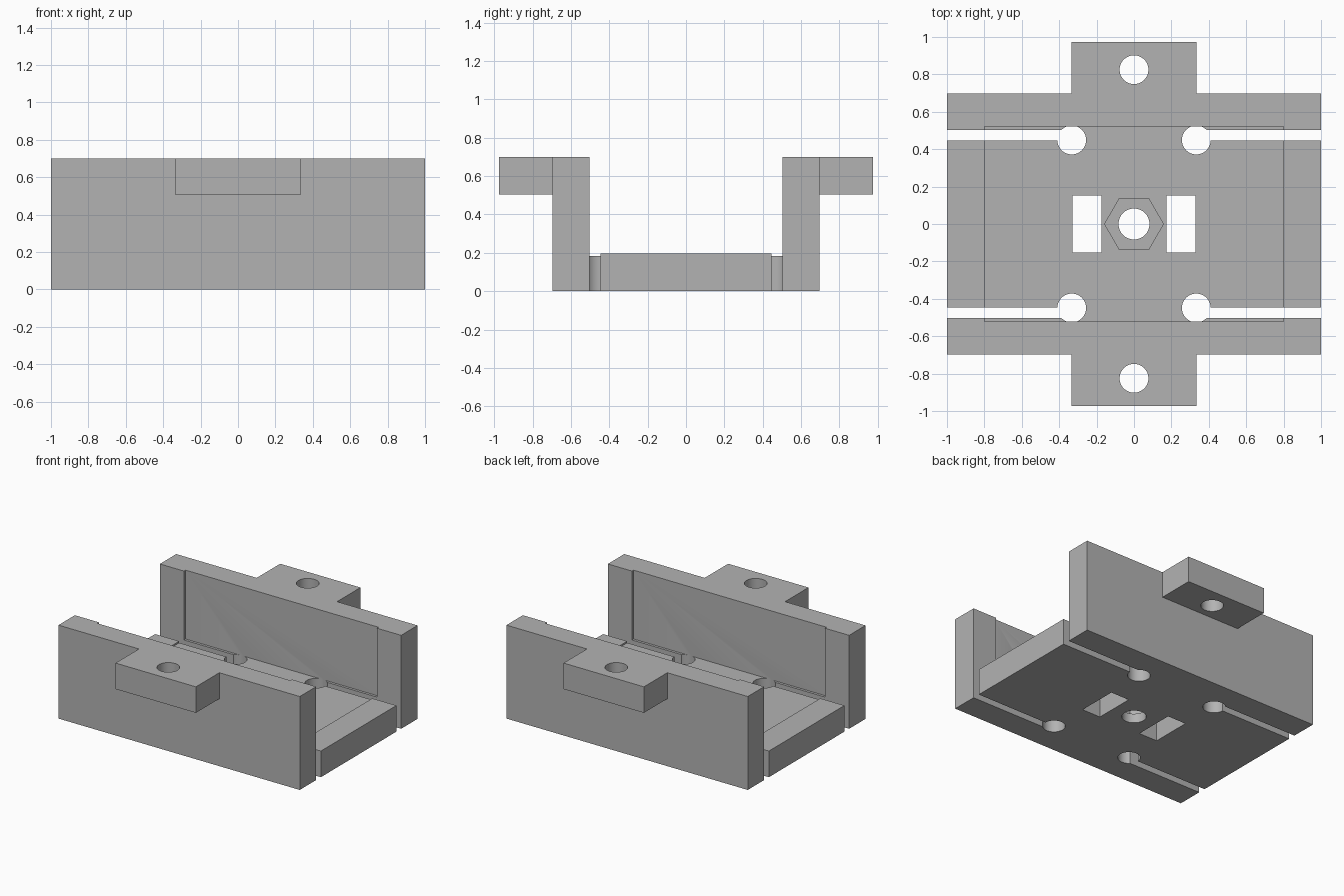
import bpy
import bmesh
import math

cube = bpy.data.objects.get("Cube")
if cube:
    bpy.data.objects.remove(cube, do_unlink=True)

grey = bpy.data.materials.new("plain grey")
grey.use_nodes = True
colour = (0.45, 0.45, 0.45, 1)
grey.diffuse_color = colour
grey.node_tree.nodes["Principled BSDF"].inputs["Base Color"].default_value = colour


def finish(name, bm):
    bmesh.ops.recalc_face_normals(bm, faces=bm.faces)
    mesh = bpy.data.meshes.new(name)
    bm.to_mesh(mesh)
    bm.free()
    mesh.materials.append(grey)
    ob = bpy.data.objects.new(name, mesh)
    bpy.context.collection.objects.link(ob)
    return ob


def prism(name, points, direction):
    """Extrude a closed outline along a direction."""
    bm = bmesh.new()
    face = bm.faces.new([bm.verts.new(p) for p in points])
    grown = bmesh.ops.extrude_face_region(bm, geom=[face])
    moved = [v for v in grown["geom"] if isinstance(v, bmesh.types.BMVert)]
    bmesh.ops.translate(bm, verts=moved, vec=direction)
    return finish(name, bm)


def box(name, x0, x1, y0, y1, z0, z1):
    corners = [(x0, y0, z0), (x1, y0, z0), (x1, y1, z0), (x0, y1, z0)]
    return prism(name, corners, (0, 0, z1 - z0))


def column(name, x, y, r, z0, z1, sides=48):
    ring = [(x + r * math.cos(math.tau * i / sides),
             y + r * math.sin(math.tau * i / sides), z0) for i in range(sides)]
    return prism(name, ring, (0, 0, z1 - z0))


TOP, FLOOR, POCKET = 0.70, 0.196, 0.184
WALL, INNER, TAB = 0.697, 0.503, 0.974

# U-shaped channel body
half = [(INNER, FLOOR), (INNER, TOP), (WALL, TOP), (WALL, 0)]
outline = half + [(-y, z) for y, z in reversed(half)]
body = prism("channel_bracket", [(-1, y, z) for y, z in outline], (2, 0, 0))


def combine(tool, operation):
    tool.hide_render = True
    mod = body.modifiers.new(tool.name, "BOOLEAN")
    mod.object = tool
    mod.operation = operation
    mod.solver = "EXACT"
    bpy.context.view_layer.objects.active = body
    bpy.ops.object.modifier_apply(modifier=mod.name)
    bpy.data.objects.remove(tool, do_unlink=True)


# Mounting tabs with screw holes
for s in (-1, 1):
    y0, y1 = sorted((s * 0.6, s * TAB))
    combine(box("mounting_tab", -0.333, 0.333, y0, y1, 0.505, TOP), "UNION")
for s in (-1, 1):
    combine(column("tab_hole", 0, s * 0.825, 0.077, 0.4, 0.9), "DIFFERENCE")

# Shallow recess in the floor and inner walls
combine(box("recess", -0.8, 0.8, -0.522, 0.522, POCKET, 1), "DIFFERENCE")

# Relief slots ending in round holes
for sx in (-1, 1):
    for sy in (-1, 1):
        x0, x1 = sorted((sx * 0.36, sx * 1.1))
        y0, y1 = sorted((sy * 0.447, sy * INNER))
        combine(box("slot", x0, x1, y0, y1, -0.1, 0.3), "DIFFERENCE")
        combine(column("slot_end", sx * 0.333, sy * 0.449, 0.077, -0.1, POCKET + 0.005),
                "DIFFERENCE")

# Strap windows, nut seat and centre hole
for s in (-1, 1):
    x0, x1 = sorted((s * 0.175, s * 0.328))
    combine(box("strap_window", x0, x1, -0.152, 0.152, -0.1, 0.3), "DIFFERENCE")
combine(column("nut_seat", 0, 0, 0.157, 0.07, 0.3, 6), "DIFFERENCE")
combine(column("centre_hole", 0, 0, 0.083, -0.1, 0.3), "DIFFERENCE")

# Smooth the round holes only
bpy.ops.object.select_all(action="DESELECT")
body.select_set(True)
bpy.context.view_layer.objects.active = body
bpy.ops.object.shade_smooth_by_angle(angle=math.radians(30))
